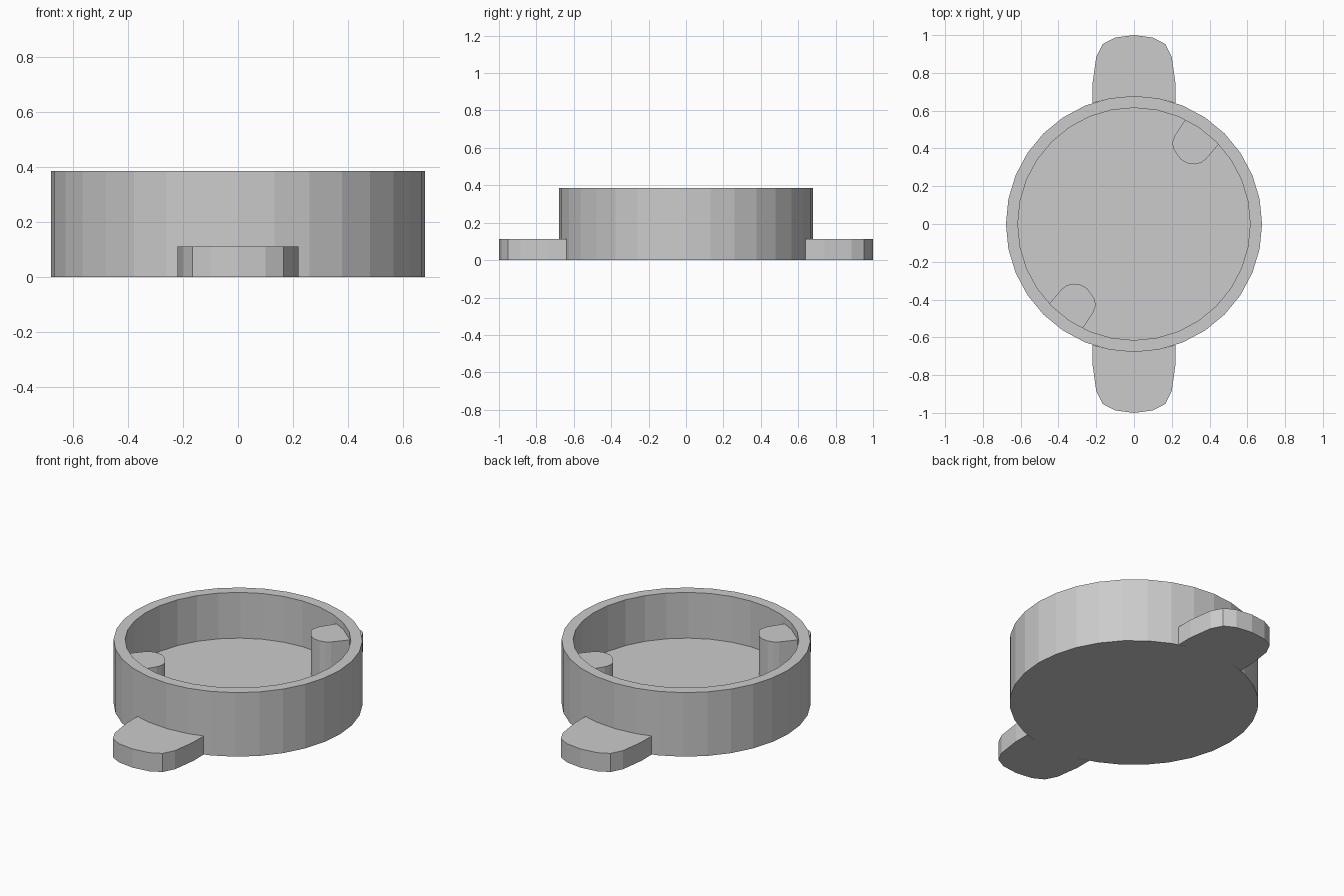
import bpy, bmesh
from math import cos, sin, pi

if "Cube" in bpy.data.objects:
    bpy.data.objects.remove(bpy.data.objects["Cube"])

SIDES = 32
OUTER, INNER = 0.678, 0.615
HEIGHT, FLOOR, EAR_TOP, POST_TOP = 0.385, 0.11, 0.112, 0.345


def finish(name, bm):
    bmesh.ops.recalc_face_normals(bm, faces=bm.faces)
    mesh = bpy.data.meshes.new(name)
    bm.to_mesh(mesh)
    bm.free()
    obj = bpy.data.objects.new(name, mesh)
    bpy.context.collection.objects.link(obj)
    return obj


def prism(name, outline, z0, z1):
    """Extrude a flat outline upward into a closed solid."""
    bm = bmesh.new()
    face = bm.faces.new([bm.verts.new((x, y, z0)) for x, y in outline])
    top = bmesh.ops.extrude_face_region(bm, geom=[face], use_keep_orig=True)
    verts = [g for g in top["geom"] if isinstance(g, bmesh.types.BMVert)]
    bmesh.ops.translate(bm, verts=verts, vec=(0, 0, z1 - z0))
    return finish(name, bm)


def turned(outline):
    """Half turn about the vertical axis."""
    return [(-x, -y) for x, y in outline]


# Round cup: rings from the underside, over the rim, down to the floor
bm = bmesh.new()
rings = []
for r, z in [(OUTER, 0), (OUTER, HEIGHT), (INNER, HEIGHT), (INNER, FLOOR)]:
    rings.append([bm.verts.new((r * cos(2 * pi * i / SIDES), r * sin(2 * pi * i / SIDES), z))
                  for i in range(SIDES)])
for a, b in zip(rings, rings[1:]):
    for i in range(SIDES):
        j = (i + 1) % SIDES
        bm.faces.new((a[i], a[j], b[j], b[i]))
bm.faces.new(rings[0])
bm.faces.new(rings[-1])
finish("round_cup", bm)

# Rounded ears at front and back, inner edge following the cup wall
half = [(0.132, 0.665), (0.22, 0.64), (0.22, 0.74), (0.20, 0.885),
        (0.165, 0.953), (0.10, 0.987)]
ear = [(0, OUTER)] + half + [(0, 1.0)] + [(-x, y) for x, y in reversed(half)]
prism("back_ear", ear, 0, EAR_TOP)
prism("front_ear", turned(ear), 0, EAR_TOP)

# Rounded posts standing on the floor against the inner wall
post = [(0.28, 0.565), (0.215, 0.467), (0.204, 0.435), (0.206, 0.40), (0.247, 0.342),
        (0.28, 0.322), (0.32, 0.316), (0.355, 0.324), (0.38, 0.342), (0.455, 0.43),
        (0.435, 0.45), (0.342, 0.525)]
prism("back_post", post, FLOOR, POST_TOP)
prism("front_post", turned(post), FLOOR, POST_TOP)
